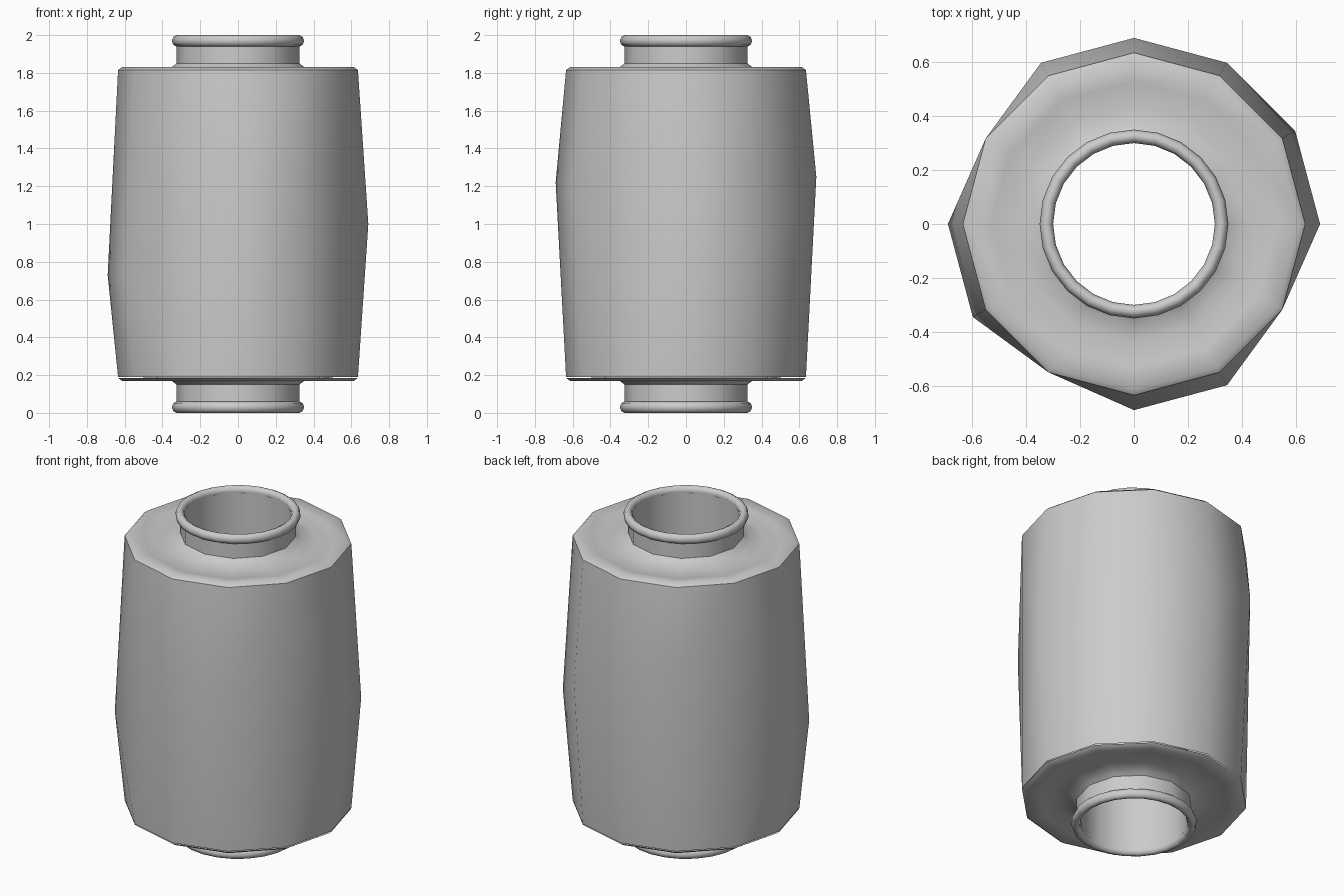
import bpy, bmesh, math
from mathutils import Vector

cube = bpy.data.objects.get("Cube")
if cube:
    bpy.data.objects.remove(cube, do_unlink=True)

SIDES = 12
RIM, BULGE = 0.635, 0.69
LOW, HIGH = 0.19, 1.815

grey = bpy.data.materials.new("plain grey")
grey.use_nodes = True
grey.diffuse_color = (0.6, 0.6, 0.6, 1)
grey.node_tree.nodes["Principled BSDF"].inputs["Base Color"].default_value = (0.6, 0.6, 0.6, 1)


def polar(radius, angle, z):
    return Vector((radius * math.cos(angle), radius * math.sin(angle), z))


def finish(name, bm, smooth_angle):
    mesh = bpy.data.meshes.new(name)
    bm.to_mesh(mesh)
    bm.free()
    mesh.materials.append(grey)
    obj = bpy.data.objects.new(name, mesh)
    bpy.context.collection.objects.link(obj)
    bpy.ops.object.select_all(action="DESELECT")
    obj.select_set(True)
    bpy.context.view_layer.objects.active = obj
    bpy.ops.object.shade_smooth_by_angle(angle=math.radians(smooth_angle))
    return obj


def lathe(name, profile, sides, smooth_angle, flip=False, closed=False):
    """Turn a (radius, z) profile about the vertical axis; flip puts it at the bottom."""
    bm = bmesh.new()
    rings = []
    for r, z in profile:
        z = 2 - z if flip else z
        rings.append([bm.verts.new(polar(r, math.tau * i / sides, z)) for i in range(sides)])
    pairs = list(zip(rings, rings[1:]))
    if closed:
        pairs.append((rings[-1], rings[0]))
    for a, b in pairs:
        for i in range(sides):
            j = (i + 1) % sides
            quad = [a[i], a[j], b[j], b[i]]
            bm.faces.new(quad[::-1] if flip else quad)
    return finish(name, bm, smooth_angle)


# Irregular bulging side wall: one swollen point on most of the twelve columns
swell_heights = [1.0, 0.87, 1.05, 1.25, 1.34, None, 0.73, 0.73, None, 1.22, 1.2, None]
bm = bmesh.new()
for i, height in enumerate(swell_heights):
    angle = math.tau * i / SIDES
    bm.verts.new(polar(RIM, angle, LOW))
    bm.verts.new(polar(RIM, angle, HIGH))
    if height:
        bm.verts.new(polar(BULGE, angle, height))
bmesh.ops.convex_hull(bm, input=bm.verts[:])
bm.normal_update()
caps = [f for f in bm.faces if abs(f.normal.z) > 0.9]
bmesh.ops.delete(bm, geom=caps, context="FACES_ONLY")
finish("barrel_wall", bm, 80)

# Dished ends, necks and rolled lips, mirrored top to bottom
end_profile = [(RIM, HIGH), (0.615, 1.83), (0.53, 1.818), (0.44, 1.805),
               (0.37, 1.822), (0.345, 1.835), (0.325, 1.85)]
neck_profile = [(0.325, 1.83), (0.325, 1.96)]
lip_profile = [(0.325 + 0.025 * math.cos(math.tau * k / 8),
                1.97 + 0.03 * math.sin(math.tau * k / 8)) for k in range(8)]
for place, flip in (("top", False), ("bottom", True)):
    lathe(place + "_end", end_profile, SIDES, 80, flip)
    lathe(place + "_neck", neck_profile, SIDES, 40, flip)
    lathe(place + "_lip", lip_profile, SIDES * 2, 60, flip, closed=True)

# Open bore running through the whole body
lathe("bore", [(0.305, 1.975), (0.305, 0.025)], SIDES, 40)
